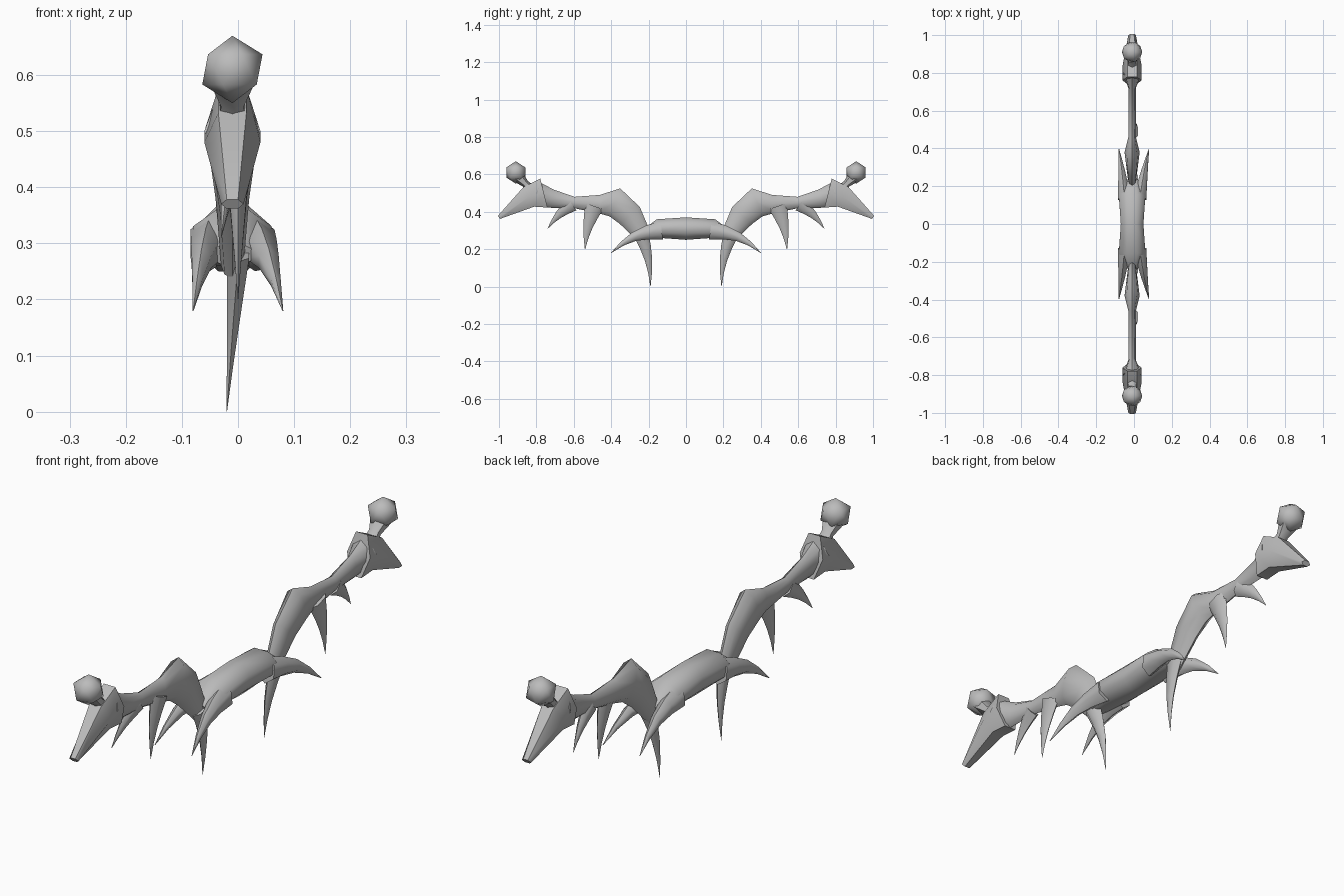
import bpy
import bmesh
from math import sin, cos, pi, radians
from mathutils import Vector

if "Cube" in bpy.data.objects:
    bpy.data.objects.remove(bpy.data.objects["Cube"], do_unlink=True)

grey = bpy.data.materials.new("plain grey")
grey.use_nodes = True
colour = (.5, .5, .5, 1)
grey.diffuse_color = colour
grey.node_tree.nodes["Principled BSDF"].inputs["Base Color"].default_value = colour

SIDEWAYS = Vector((1, 0, 0))
MIDDLE = -.01


def finish(name, bm):
    """Make a smooth-shaded object, mirrored from back to front."""
    bmesh.ops.recalc_face_normals(bm, faces=bm.faces)
    mesh = bpy.data.meshes.new(name)
    bm.to_mesh(mesh)
    bm.free()
    mesh.materials.append(grey)
    part = bpy.data.objects.new(name, mesh)
    bpy.context.collection.objects.link(part)
    bpy.ops.object.select_all(action="DESELECT")
    bpy.context.view_layer.objects.active = part
    part.select_set(True)
    bpy.ops.object.shade_smooth_by_angle(angle=radians(60))
    mirror = part.modifiers.new("mirror", "MIRROR")
    mirror.use_axis = (False, True, False)
    mirror.use_clip = True


def tube(name, centres, heights, widths, sides=6, flat_top=False, open_start=False):
    """Skin oval rings, each square to the path, with the given half sizes."""
    bm = bmesh.new()
    turn = pi / sides if flat_top else 0
    angles = [2 * pi * k / sides + turn for k in range(sides)]
    tallest = max(cos(a) for a in angles)
    widest = max(sin(a) for a in angles)
    rings = []
    last = len(centres) - 1
    for i, (centre, height, width) in enumerate(zip(centres, heights, widths)):
        along = centres[min(i + 1, last)] - centres[max(i - 1, 0)]
        up = SIDEWAYS.cross(along).normalized() * height / tallest
        out = SIDEWAYS * width / widest
        rings.append([bm.verts.new(centre + up * cos(a) + out * sin(a)) for a in angles])
    for ring, following in zip(rings, rings[1:]):
        for k in range(sides):
            bm.faces.new((ring[k - 1], ring[k], following[k], following[k - 1]))
    if not open_start:
        bm.faces.new(rings[0])
    bm.faces.new(rings[-1])
    finish(name, bm)


def limb(name, rows, **options):
    """Tube in the middle plane; each row is y, z, half height, half width."""
    centres = [Vector((MIDDLE, y, z)) for y, z, height, width in rows]
    tube(name, centres, [row[2] for row in rows], [row[3] for row in rows], **options)


def spike(name, root, tip, height, width, bend):
    """Tapering thorn, bowed upward or outward by the bend."""
    root, tip = Vector(root), Vector(tip)
    bow = SIDEWAYS.cross(tip - root).normalized() * bend
    steps = [k / 4 for k in range(5)]
    taper = [max(1 - t, .02) for t in steps]
    tube(name, [root.lerp(tip, t) + bow * sin(pi * t) for t in steps],
         [height * s for s in taper], [width * s for s in taper])


# Central body, its first ring on the mirror plane
limb("central_body", [
    (0, .31, .06, .06),
    (.15, .31, .05, .07),
    (.23, .28, .02, .04),
], sides=8, flat_top=True, open_start=True)

# Paired horns at the ends of the body
for name, side in (("left_horn", 1), ("right_horn", -1)):
    spike(name, (MIDDLE + side * .04, .13, .3), (side * .08, .4, .18), .05, .035, .03)

# Humped arm, thinning and then swelling toward the head
limb("arm", [
    (.22, .26, .04, .02),
    (.3, .38, .07, .03),
    (.38, .45, .08, .04),
    (.46, .44, .05, .02),
    (.6, .45, .03, .02),
    (.72, .47, .05, .02),
    (.8, .5, .06, .05),
], sides=8)

# Head with a raised collar and a broad, downturned beak
limb("beaked_head", [
    (.76, .5, .08, .05),
    (.84, .48, .06, .05),
    (1, .37, .01, .02),
], flat_top=True)

# Stalk and faceted ball above the head
limb("ball_stalk", [
    (.82, .51, .03, .03),
    (.86, .55, .02, .02),
    (.91, .6, .04, .04),
])
ball = bmesh.new()
bmesh.ops.create_icosphere(ball, subdivisions=1, radius=.06)
bmesh.ops.translate(ball, verts=ball.verts, vec=(MIDDLE, .91, .61))
finish("ball", ball)

# Hooked claw below the shoulder and two spikes under the limb
spike("claw", (0, .24, .28), (-.02, .19, 0), .04, .02, -.015)
spike("inner_spike", (0, .49, .43), (0, .54, .2), .05, .02, .01)
spike("outer_spike", (MIDDLE, .61, .44), (-.03, .74, .31), .04, .02, .01)
